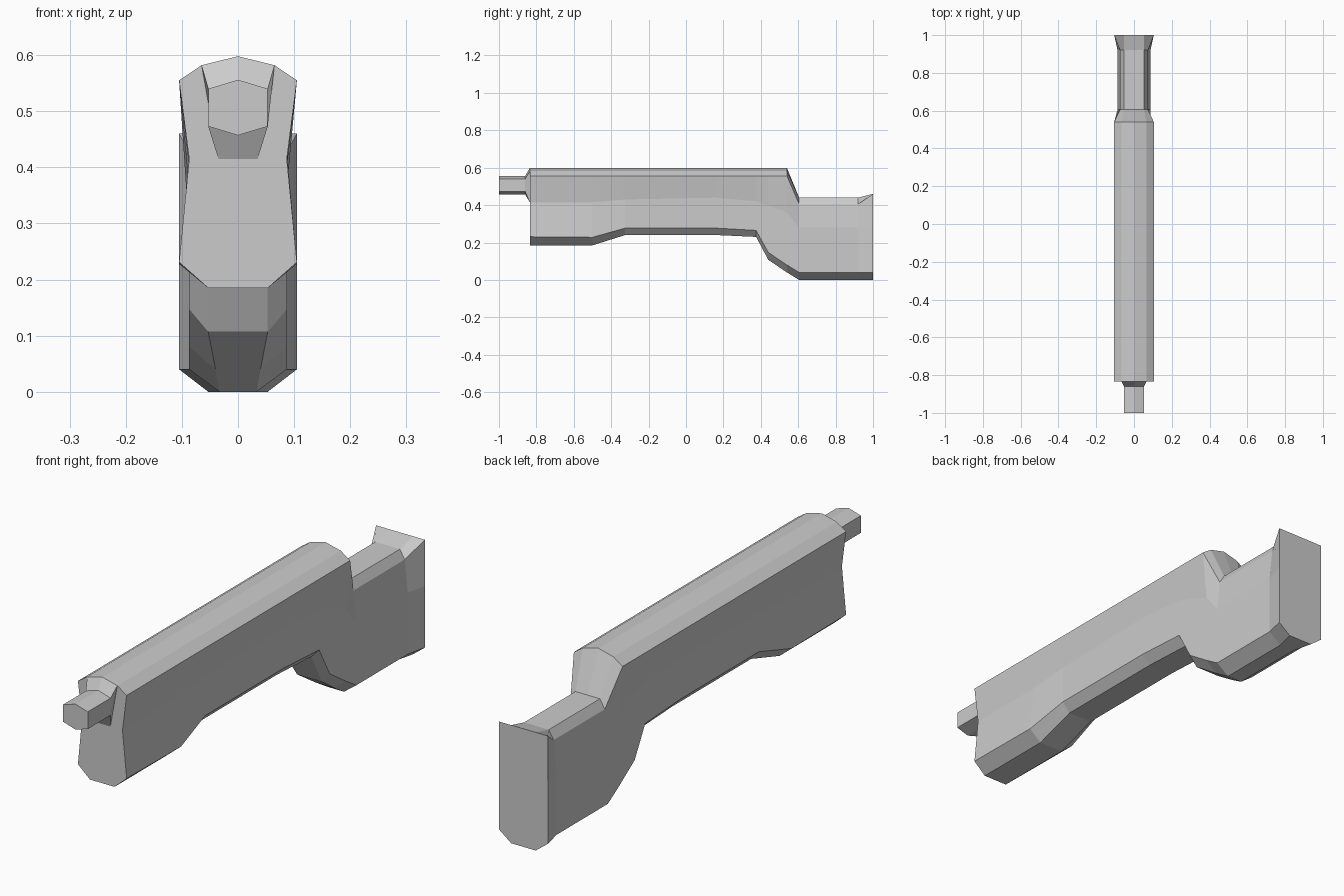
import bpy, bmesh

if "Cube" in bpy.data.objects:
    bpy.data.objects.remove(bpy.data.objects["Cube"])


def loft(name, sections):
    """Skin closed rings of (x, y, z) points and cap both ends."""
    bm = bmesh.new()
    rings = [[bm.verts.new(p) for p in ring] for ring in sections]
    n = len(rings[0])
    for a, b in zip(rings, rings[1:]):
        for i in range(n):
            j = (i + 1) % n
            bm.faces.new((a[i], a[j], b[j], b[i]))
    bm.faces.new(rings[0])
    bm.faces.new(rings[-1])
    bmesh.ops.recalc_face_normals(bm, faces=bm.faces)
    mesh = bpy.data.meshes.new(name)
    bm.to_mesh(mesh)
    bm.free()
    obj = bpy.data.objects.new(name, mesh)
    bpy.context.collection.objects.link(obj)
    return obj


def mirrored(y, half, top, bottom=None):
    """Symmetric ring: half runs up the +x side, top (and bottom) lie on x = 0."""
    right = [(x, y, z) for x, z in half]
    left = [(-x, y, z) for x, z in reversed(half)]
    base = [] if bottom is None else [(0, y, bottom)]
    return base + right + [(0, y, top)] + left


# upper profiles: shoulder, top bevel, ridge
barrel_top = ((.105, .555), (.065, .582), .598)
stock_top = ((.074, .405), (.053, .44), .44)
butt_top = ((.105, .46), (.053, .46), .46)

# y, bottom edge, lower bevel, waist, upper profile
stations = [
    (-.835, (.053, .185), (.105, .231), (.087, .415), barrel_top),
    (-.50, (.053, .185), (.105, .228), (.087, .415), barrel_top),
    (-.325, (.053, .24), (.087, .277), (.087, .43), barrel_top),
    (.16, (.053, .24), (.087, .277), (.087, .44), barrel_top),
    (.375, (.053, .23), (.087, .265), (.087, .42), barrel_top),
    (.44, (.053, .107), (.087, .147), (.087, .40), barrel_top),
    (.54, (.040, .040), (.087, .080), (.087, .36), barrel_top),
    (.605, (.033, 0), (.087, .04), (.087, .28), stock_top),
    (.92, (.033, 0), (.087, .04), (.087, .28), stock_top),
    (1.0, (.053, 0), (.105, .04), (.105, .28), butt_top),
]

# body with foregrip, receiver and stock
loft("body", [mirrored(y, [bot, bev, waist, top[0], top[1]], top[2])
              for y, bot, bev, waist, top in stations])

# six-sided muzzle with a flared collar
hexagon = [(.053, .473), (.053, .54)]
loft("muzzle", [
    mirrored(-1.0, hexagon, .556, .457),
    mirrored(-.86, hexagon, .556, .457),
    mirrored(-.835, [(.035, .415), (.065, .582)], .598, .415),
])
